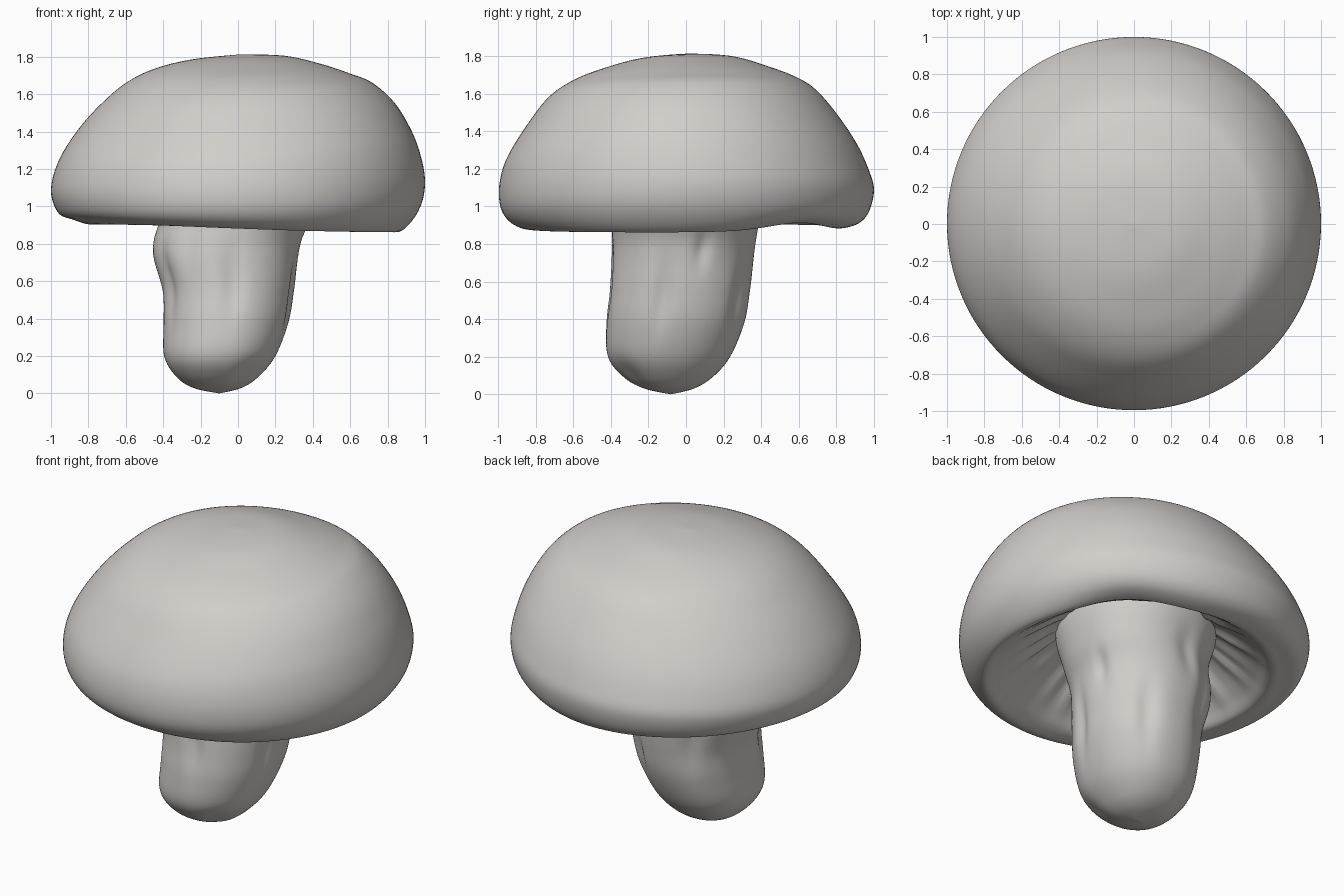
import bpy, math, random
from mathutils import Vector

if "Cube" in bpy.data.objects:
    bpy.data.objects.remove(bpy.data.objects["Cube"])

random.seed(4)
SEG, STEPS = 128, 6

mat = bpy.data.materials.new("warm_grey")
mat.diffuse_color = (0.64, 0.615, 0.59, 1)
mat.use_nodes = True
mat.node_tree.nodes["Principled BSDF"].inputs["Base Color"].default_value = mat.diffuse_color


def smooth_rows(keys):
    """Catmull-Rom resampling of a list of equal-length number rows."""
    k = [Vector(r) for r in keys]
    k = [k[0]] + k + [k[-1]]
    out = []
    for i in range(1, len(k) - 2):
        a, b, c, d = k[i - 1:i + 3]
        for s in range(STEPS):
            t = s / STEPS
            out.append(0.5 * (2 * b + (c - a) * t + (2 * a - 5 * b + 4 * c - d) * t * t
                              + (3 * b - a - 3 * c + d) * t ** 3))
    out.append(k[-1])
    return out


def bell(x, width):
    return math.exp(-(x / width) ** 2)


def angle_gap(a, b):
    return (a - b + math.pi) % (2 * math.pi) - math.pi


def loft(name, rows, point):
    """Closed skin: rows of rings, first and last ring collapse to poles."""
    verts, faces = [], []
    for row in rows[1:-1]:
        verts += [point(row, 2 * math.pi * i / SEG) for i in range(SEG)]
    n = len(rows) - 2
    for j in range(n - 1):
        for i in range(SEG):
            k = (i + 1) % SEG
            faces.append((j * SEG + i, j * SEG + k, (j + 1) * SEG + k, (j + 1) * SEG + i))
    first, last = len(verts), len(verts) + 1
    verts += [point(rows[0], 0), point(rows[-1], 0)]
    for i in range(SEG):
        k = (i + 1) % SEG
        faces.append((first, k, i))
        faces.append((last, (n - 1) * SEG + i, (n - 1) * SEG + k))
    # make the winding face outwards
    mesh = bpy.data.meshes.new(name)
    mesh.from_pydata(verts, [], faces)
    import bmesh
    bm = bmesh.new()
    bm.from_mesh(mesh)
    bmesh.ops.recalc_face_normals(bm, faces=bm.faces)
    bm.to_mesh(mesh)
    bm.free()
    mesh.shade_smooth()
    mesh.materials.append(mat)
    obj = bpy.data.objects.new(name, mesh)
    bpy.context.collection.objects.link(obj)
    return obj


# Cap outline: radius then height, each for +x, -x, +y, -y
cap_keys = [
    (0, 0, 0, 0, 1.812, 1.812, 1.812, 1.812),
    (.25, .25, .25, .25, 1.805, 1.785, 1.797, 1.785),
    (.45, .45, .45, .45, 1.760, 1.735, 1.740, 1.730),
    (.60, .60, .60, .60, 1.710, 1.660, 1.680, 1.670),
    (.72, .73, .70, .73, 1.660, 1.550, 1.610, 1.580),
    (.84, .84, .81, .84, 1.550, 1.430, 1.480, 1.440),
    (.93, .93, .91, .93, 1.400, 1.300, 1.330, 1.300),
    (.98, .98, .97, .975, 1.260, 1.190, 1.200, 1.200),
    (1.0, 1.0, 1.0, .995, 1.130, 1.090, 1.090, 1.090),
    (.98, .985, .975, .985, 1.010, 1.010, .975, .990),
    (.92, .95, .92, .94, .910, .955, .910, .920),
    (.85, .89, .83, .86, .862, .932, .885, .882),
]
# Hollow underside, the same all round
under = [(.78, .905), (.70, .97), (.58, 1.07), (.46, 1.15), (.34, 1.19), (0, 1.2)]
cap_keys += [(r,) * 4 + (z,) * 4 for r, z in under]
cap_rows = smooth_rows(cap_keys)
rim_start = 9 * STEPS
under_start = 12 * STEPS
for i, row in enumerate(cap_rows):
    row.resize(9)
    row[8] = i

# Irregular gill folds, strongest at the two sides of the stem
folds = [(2 * math.pi * i / 22 + random.uniform(-.1, .1), random.uniform(.01, .035))
         for i in range(22)]


def around(v, a):
    px, nx, py, ny = v
    return ((px + nx + py + ny) / 4 + (px - nx) / 2 * math.cos(a)
            + (py - ny) / 2 * math.sin(a) + (px + nx - py - ny) / 4 * math.cos(2 * a))


def cap_point(row, a):
    r, z, i = around(row[0:4], a), around(row[4:8], a), row[8]
    # raised notch in the rim at the back right
    z += .045 * bell(angle_gap(a, math.radians(46)), .36) * bell(i - 11 * STEPS, 9)
    if i > under_start:
        z -= sum(d * bell(angle_gap(a, f), .06) for f, d in folds) * bell(r - .55, .13)
    return (r * math.cos(a), r * math.sin(a), z)


loft("cap", cap_rows, cap_point)

# Stem sections: height, x min, x max, y min, y max
stem_keys = [
    (0, -.10, -.10, -.08, -.08),
    (.03, -.24, .02, -.22, .04),
    (.09, -.33, .11, -.33, .14),
    (.20, -.395, .20, -.415, .235),
    (.38, -.40, .27, -.425, .31),
    (.55, -.405, .30, -.41, .34),
    (.72, -.45, .32, -.40, .36),
    (.82, -.45, .34, -.395, .375),
    (.95, -.42, .39, -.40, .40),
    (1.15, -.46, .43, -.45, .45),
    (1.24, -.40, .38, -.40, .40),
    (1.25, 0, 0, 0, 0),
]
# Dents: direction in degrees, height, depth, angular width, height spread
dents = [(-86, .60, .022, .13, .17), (-12, .52, .025, .13, .18), (14, .78, .02, .10, .10),
         (58, .48, .022, .16, .18), (-150, .60, .02, .15, .22), (-120, .85, .015, .2, .2),
         (120, .70, .02, .16, .22), (170, .45, .012, .2, .15), (-50, .10, .025, .3, .07),
         (95, .90, .015, .12, .12)]


def stem_point(row, a):
    z, x0, x1, y0, y1 = row
    c, s = math.cos(a), math.sin(a)
    k = 1 - sum(d / .36 * bell(angle_gap(a, math.radians(g)), w) * bell(z - h, t)
                for g, h, d, w, t in dents)
    # slightly squarish cross-section
    x = math.copysign(abs(c) ** .92, c) * k * (x1 - x0) / 2 + (x0 + x1) / 2
    y = math.copysign(abs(s) ** .92, s) * k * (y1 - y0) / 2 + (y0 + y1) / 2
    return (x, y, max(z, 0))


loft("stem", smooth_rows(stem_keys), stem_point)
